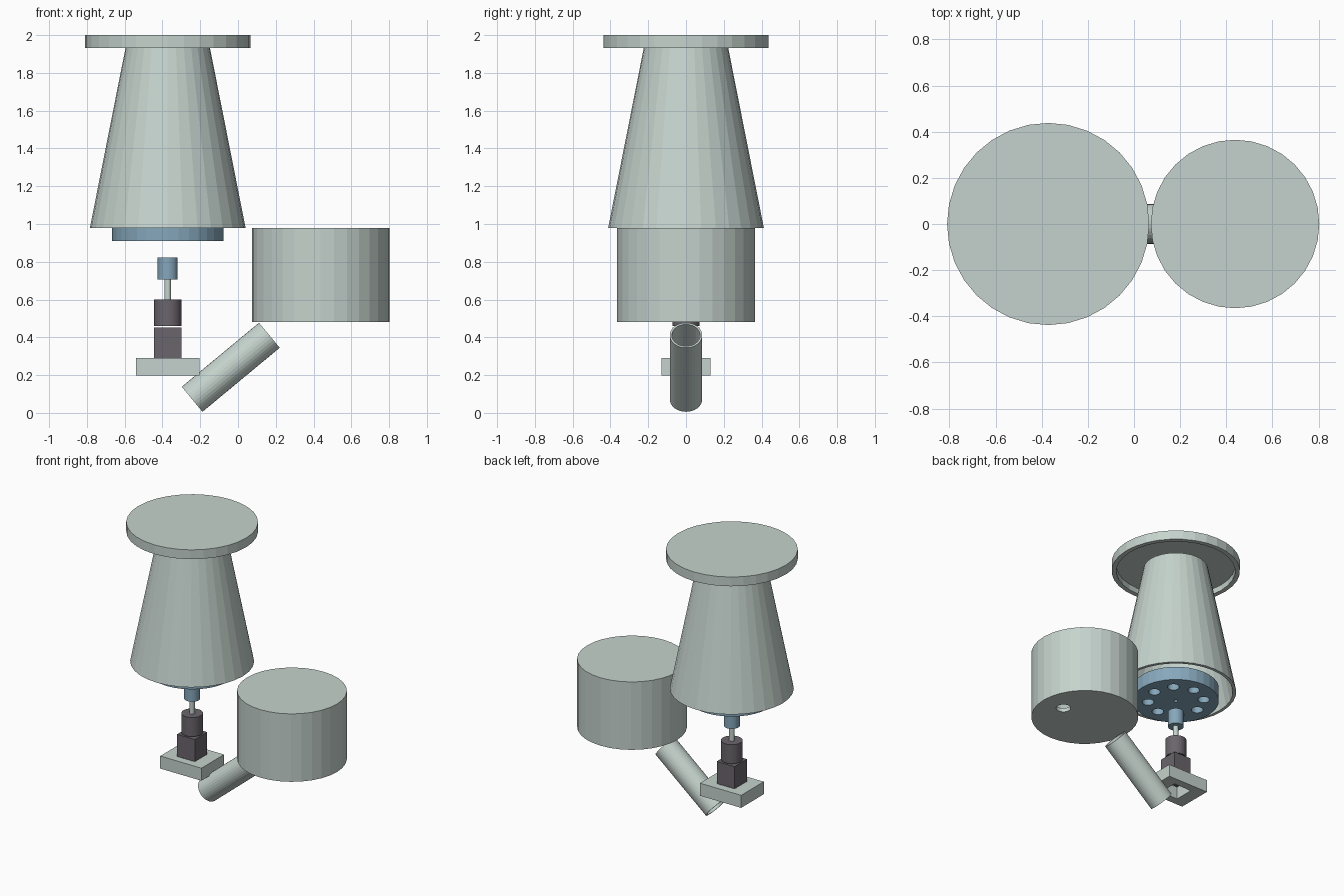
import bpy, bmesh, math
from mathutils import Vector

if "Cube" in bpy.data.objects:
    bpy.data.objects.remove(bpy.data.objects["Cube"])

SIDES = 32
TOWER_X, TANK_X = -0.372, 0.438


def material(name, rgb):
    m = bpy.data.materials.new(name)
    m.diffuse_color = (*rgb, 1)
    m.use_nodes = True
    m.node_tree.nodes["Principled BSDF"].inputs["Base Color"].default_value = m.diffuse_color
    return m


pale = material("pale grey green", (0.56, 0.65, 0.61))
blue = material("steel blue", (0.24, 0.39, 0.50))
dark = material("dark grey", (0.145, 0.13, 0.15))


def finish(name, bm, mat, loc=(0, 0, 0)):
    bmesh.ops.recalc_face_normals(bm, faces=bm.faces)
    mesh = bpy.data.meshes.new(name)
    bm.to_mesh(mesh)
    bm.free()
    ob = bpy.data.objects.new(name, mesh)
    ob.location = loc
    if mat:
        mesh.materials.append(mat)
    bpy.context.collection.objects.link(ob)
    return ob


def lathe(name, profile, mat, loc=(0, 0, 0), closed=False):
    """Turn (radius, z) points about z; open profiles get end caps."""
    bm = bmesh.new()
    rings = [[bm.verts.new((r * math.cos(a), r * math.sin(a), z))
              for a in (2 * math.pi * i / SIDES for i in range(SIDES))]
             for r, z in profile]
    pairs = list(zip(rings, rings[1:]))
    if closed:
        pairs.append((rings[-1], rings[0]))
    else:
        bm.faces.new(rings[0])
        bm.faces.new(rings[-1])
    for a, b in pairs:
        for i in range(SIDES):
            j = (i + 1) % SIDES
            bm.faces.new((a[i], a[j], b[j], b[i]))
    return finish(name, bm, mat, loc)


def cylinder(name, r, z0, z1, mat, x=TOWER_X, y=0):
    return lathe(name, [(r, z0), (r, z1)], mat, (x, y, 0))


def box(name, hx, hy, z0, z1, mat, x=TOWER_X):
    bm = bmesh.new()
    bmesh.ops.create_cube(bm, size=1)
    bmesh.ops.scale(bm, vec=(2 * hx, 2 * hy, z1 - z0), verts=bm.verts)
    return finish(name, bm, mat, (x, 0, (z0 + z1) / 2))


def cut(target, cutter):
    mod = target.modifiers.new("cut", 'BOOLEAN')
    mod.operation = 'DIFFERENCE'
    mod.solver = 'EXACT'
    mod.object = cutter
    cutter.hide_render = True
    cutter.hide_set(True)


# Lid with a recess underneath
lathe("lid", [(0.438, 2.0), (0.438, 1.932), (0.405, 1.932), (0.405, 1.975)],
      pale, (TOWER_X, 0, 0))

# Hollow tapered housing
lathe("tapered_housing",
      [(0.412, 0.98), (0.22, 1.95), (0.20, 1.95), (0.39, 0.98)],
      pale, (TOWER_X, 0, 0), closed=True)

# Perforated disc: eight holes and a small shaft hole
disc = cylinder("perforated_disc", 0.294, 0.91, 1.01, blue)
for k in range(8):
    a = k * math.pi / 4
    cut(disc, cylinder("disc_hole_cutter", 0.04, 0.85, 1.1, None,
                       TOWER_X + 0.19 * math.cos(a), 0.19 * math.sin(a)))
cut(disc, cylinder("shaft_hole_cutter", 0.013, 0.85, 1.1, None))

# Drive stack: coupling, shaft, motor head and motor body
cylinder("coupling", 0.053, 0.707, 0.823, blue)
cylinder("shaft", 0.018, 0.60, 0.71, pale)
cylinder("motor_head", 0.072, 0.46, 0.60, dark)
box("motor_body", 0.072, 0.072, 0.29, 0.452, dark)

# Mounting plate with a square opening
plate = box("mounting_plate", 0.167, 0.131, 0.198, 0.29, pale)
cut(plate, box("plate_cutter", 0.0725, 0.0725, 0.1, 0.4, None))

# Storage drum, hollow, with an outlet hole in its floor
drum = cylinder("drum", 0.365, 0.482, 0.98, pale, TANK_X)
cut(drum, cylinder("drum_cavity_cutter", 0.34, 0.51, 0.955, None, TANK_X))
cut(drum, cylinder("outlet_cutter", 0.05, 0.4, 0.6, None, TANK_X + 0.19))

# Slanted open chute
low, high = Vector((-0.243, 0, 0.072)), Vector((0.166, 0, 0.411))
axis = high - low
chute = lathe("chute", [(0.086, 0), (0.086, axis.length),
                        (0.075, axis.length), (0.075, 0)],
              pale, low, closed=True)
chute.rotation_euler = axis.to_track_quat('Z', 'Y').to_euler()
